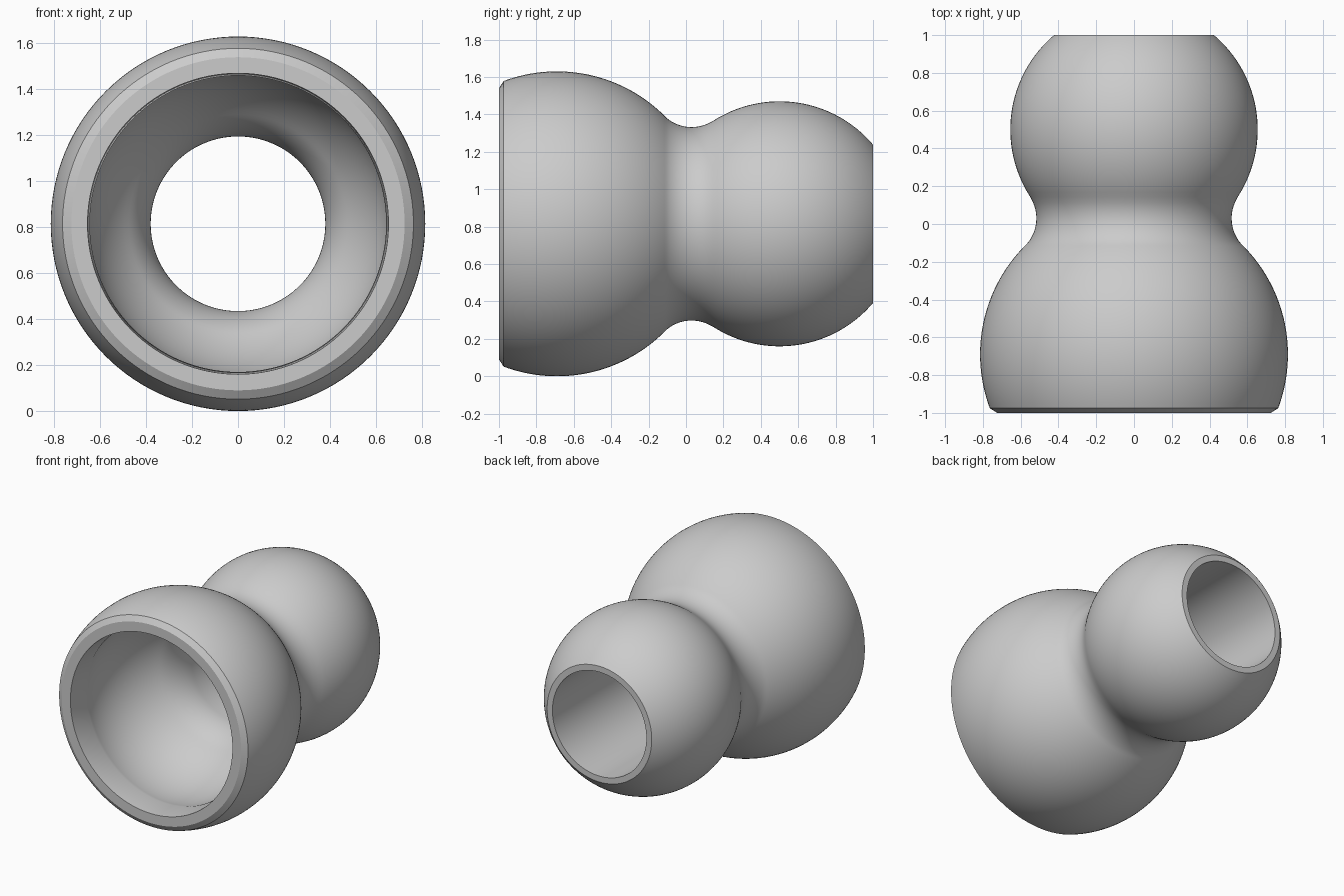
import bpy
import bmesh
import math
from mathutils import Matrix

cube = bpy.data.objects.get("Cube")
if cube:
    bpy.data.objects.remove(cube, do_unlink=True)

SEGMENTS = 128
AXIS_Z = 0.815          # height of the hollow centre line
SOCKET_Y, BALL_Y = -0.69, 0.5
SOCKET_R, BALL_R, CAVITY_R = 0.815, 0.655, 0.66
BORE_R = 0.38


def arc(cy, cr, radius, start, end, steps):
    """Points (y, r) on a circle, angles in radians from the +y axis."""
    points = []
    for i in range(steps + 1):
        a = start + (end - start) * i / steps
        points.append((cy + radius * math.cos(a), cr + radius * math.sin(a)))
    return points


# Outer waist fillet, tangent to both spheres
waist_y, waist_r, fillet = 0.03, 0.724, 0.207
to_socket = math.atan2(waist_r, waist_y - SOCKET_Y)
to_ball = math.atan2(waist_r, waist_y - BALL_Y)

# Inner throat fillet, tangent to the cavity and the bore
throat = waist_r - BORE_R
throat_angle = math.asin(waist_r / (CAVITY_R + throat))
throat_y = SOCKET_Y + (CAVITY_R + throat) * math.cos(throat_angle)

# Outside: chamfered rim, socket, waist, ball
profile = [(-1, 0.725)]
profile += arc(SOCKET_Y, 0, SOCKET_R, math.acos(-0.285 / SOCKET_R), to_socket, 32)
profile += arc(waist_y, waist_r, fillet, to_socket - math.pi, to_ball - math.pi, 16)[1:-1]
profile += arc(BALL_Y, 0, BALL_R, to_ball, math.acos(0.5 / BALL_R), 32)
# Inside: bore, throat, cavity, tapered lip
profile += [(1, BORE_R)]
profile += arc(throat_y, waist_r, throat, -math.pi / 2, throat_angle - math.pi, 14)
profile += arc(SOCKET_Y, 0, CAVITY_R, throat_angle, math.pi - math.asin(0.645 / CAVITY_R), 24)[1:]
profile += [(-1, 0.655)]

# Revolve the closed profile around the y axis
bm = bmesh.new()
rings = []
for s in range(SEGMENTS):
    turn = Matrix.Rotation(2 * math.pi * s / SEGMENTS, 3, 'Y')
    ring = []
    for y, r in profile:
        co = turn @ Matrix.Identity(3).col[2] * r
        ring.append(bm.verts.new((co.x, y, co.z + AXIS_Z)))
    rings.append(ring)
count = len(profile)
for s in range(SEGMENTS):
    a, b = rings[s], rings[(s + 1) % SEGMENTS]
    for i in range(count):
        j = (i + 1) % count
        bm.faces.new((a[i], a[j], b[j], b[i]))
bmesh.ops.recalc_face_normals(bm, faces=bm.faces)
mesh = bpy.data.meshes.new("ball_socket_link")
bm.to_mesh(mesh)
bm.free()

# Single grey material
grey = bpy.data.materials.new("light_grey")
grey.use_nodes = True
grey.diffuse_color = (0.6, 0.6, 0.6, 1)
grey.node_tree.nodes["Principled BSDF"].inputs["Base Color"].default_value = grey.diffuse_color
mesh.materials.append(grey)

link = bpy.data.objects.new("ball_socket_link", mesh)
bpy.context.collection.objects.link(link)
bpy.ops.object.select_all(action='DESELECT')
link.select_set(True)
bpy.context.view_layer.objects.active = link
bpy.ops.object.shade_smooth_by_angle(angle=math.radians(30))
